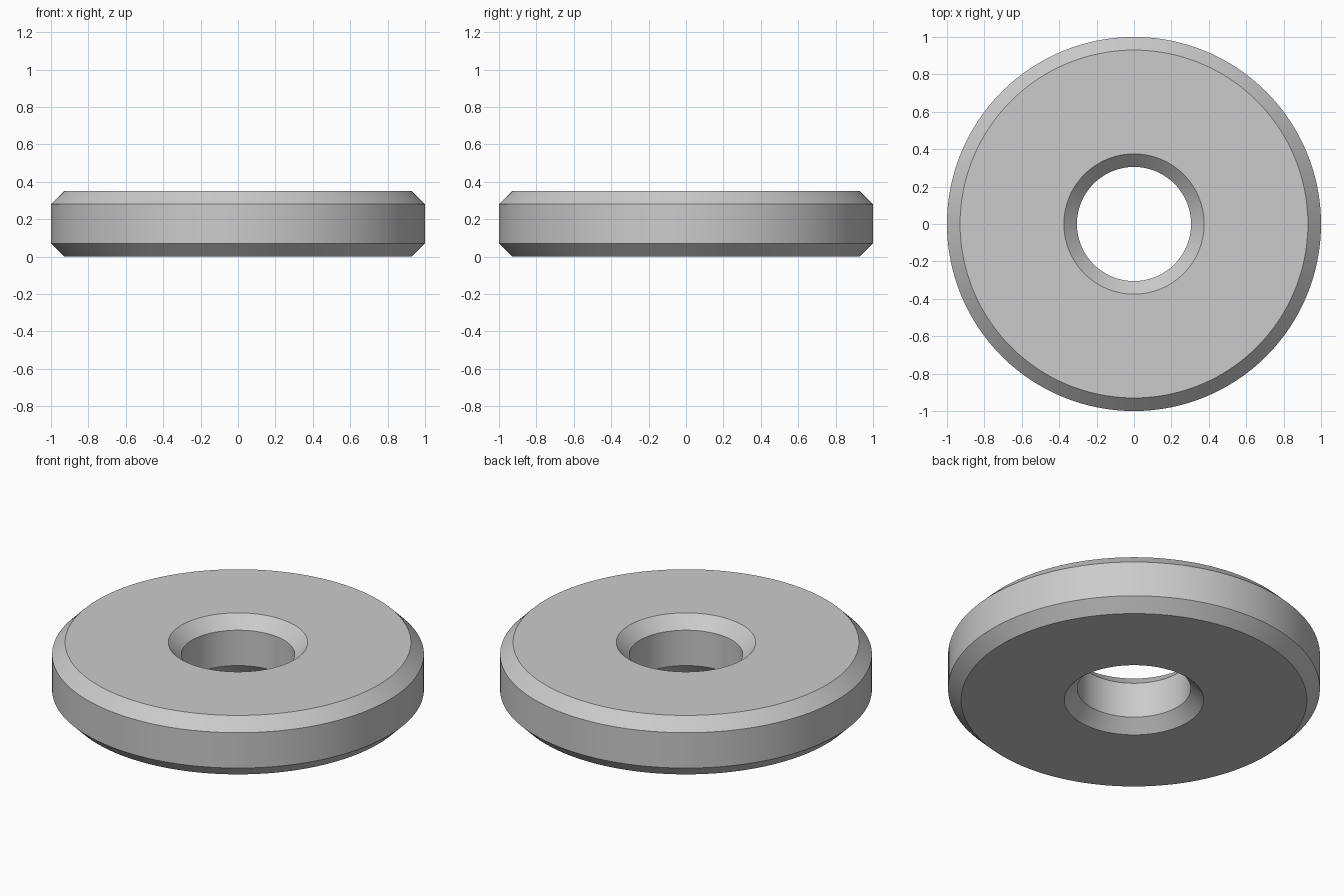
import bpy
import bmesh
import math

cube = bpy.data.objects.get("Cube")
if cube:
    bpy.data.objects.remove(cube, do_unlink=True)

SEGMENTS = 128
OUTER, HOLE, HEIGHT, CHAMFER = 1.0, 0.305, 0.35, 0.07

# Plain grey finish
grey = bpy.data.materials.new("grey")
grey.use_nodes = True
colour = (0.6, 0.6, 0.6, 1)
grey.diffuse_color = colour
grey.node_tree.nodes["Principled BSDF"].inputs["Base Color"].default_value = colour

# Closed cross-section (radius, height), chamfered at all four corners
low, high = CHAMFER, HEIGHT - CHAMFER
profile = [
    (OUTER - CHAMFER, 0), (OUTER, low), (OUTER, high), (OUTER - CHAMFER, HEIGHT),
    (HOLE + CHAMFER, HEIGHT), (HOLE, high), (HOLE, low), (HOLE + CHAMFER, 0),
]

# Revolve the cross-section into a ring
bm = bmesh.new()
verts = [bm.verts.new((r, 0, z)) for r, z in profile]
edges = [bm.edges.new((v, verts[(i + 1) % len(verts)])) for i, v in enumerate(verts)]
bmesh.ops.spin(bm, geom=verts + edges, cent=(0, 0, 0), axis=(0, 0, 1),
               angle=math.tau, steps=SEGMENTS)
bmesh.ops.remove_doubles(bm, verts=bm.verts[:], dist=0.0001)
bmesh.ops.recalc_face_normals(bm, faces=bm.faces[:])
mesh = bpy.data.meshes.new("chamfered_ring")
bm.to_mesh(mesh)
bm.free()
mesh.materials.append(grey)

ring = bpy.data.objects.new("chamfered_ring", mesh)
bpy.context.collection.objects.link(ring)

# Smooth around the ring, crisp at the chamfers
bpy.ops.object.select_all(action="DESELECT")
ring.select_set(True)
bpy.context.view_layer.objects.active = ring
bpy.ops.object.shade_smooth_by_angle(angle=math.radians(30))
